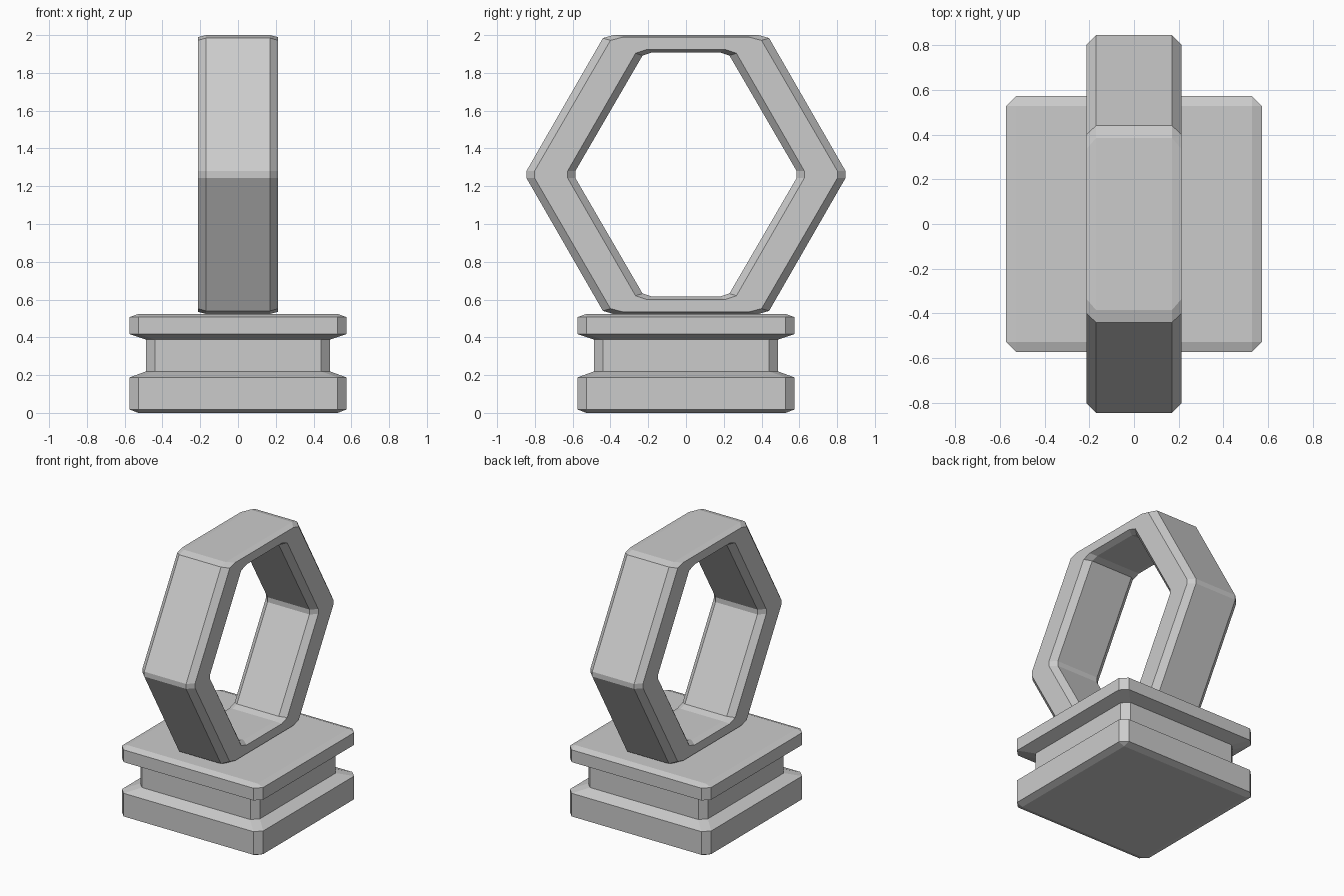
import bpy, bmesh

if "Cube" in bpy.data.objects:
    bpy.data.objects.remove(bpy.data.objects["Cube"])


def loft(name, loops, closed):
    """Join equal-length point loops with flat quads; cap or close the ends."""
    bm = bmesh.new()
    rings = [[bm.verts.new(p) for p in loop] for loop in loops]
    n = len(rings[0])
    for k in range(len(rings) if closed else len(rings) - 1):
        a, b = rings[k], rings[(k + 1) % len(rings)]
        for i in range(n):
            j = (i + 1) % n
            bm.faces.new((a[i], a[j], b[j], b[i]))
    if not closed:
        bm.faces.new(rings[0][::-1])
        bm.faces.new(rings[-1])
    bmesh.ops.remove_doubles(bm, verts=bm.verts, dist=0.0005)
    bmesh.ops.recalc_face_normals(bm, faces=bm.faces)
    mesh = bpy.data.meshes.new(name)
    bm.to_mesh(mesh)
    bm.free()
    obj = bpy.data.objects.new(name, mesh)
    bpy.context.collection.objects.link(obj)
    return obj


def mirrored(quarter):
    """Mirror a first-quadrant run of points into a full closed outline."""
    half = quarter + [(-u, v) for u, v in reversed(quarter)]
    return half + [(-u, -v) for u, v in half]


def square_loop(h, c, z):
    return [(x, y, z) for x, y in mirrored([(h, h - c), (h - c, h)])]


# Grooved square pedestal: half width, corner cut, height
profile = [(0.528, 0, 0), (0.574, 0.047, 0.018), (0.574, 0.047, 0.188),
           (0.486, 0.046, 0.22), (0.486, 0.046, 0.388), (0.574, 0.047, 0.417),
           (0.574, 0.047, 0.507), (0.528, 0, 0.524)]
loft("pedestal", [square_loop(*p) for p in profile], closed=False)

# Upright hexagonal ring with blunted corners and bevelled rims
CENTRE_Z = 1.262
outer = [(0.845, 0.018), (0.44, 0.722), (0.385, 0.738)]
outer_rim = [(0.802, 0.018), (0.40, 0.71), (0.335, 0.727)]
inner_rim = [(0.627, 0.018), (0.267, 0.642), (0.205, 0.663)]
inner = [(0.586, 0.018), (0.23, 0.63), (0.18, 0.646)]
section = [(outer, -0.17), (outer_rim, -0.213), (inner_rim, -0.213), (inner, -0.17),
           (inner, 0.17), (inner_rim, 0.213), (outer_rim, 0.213), (outer, 0.17)]
loft("hexagon_ring",
     [[(x, y, CENTRE_Z + z) for y, z in mirrored(q)] for q, x in section],
     closed=True)
